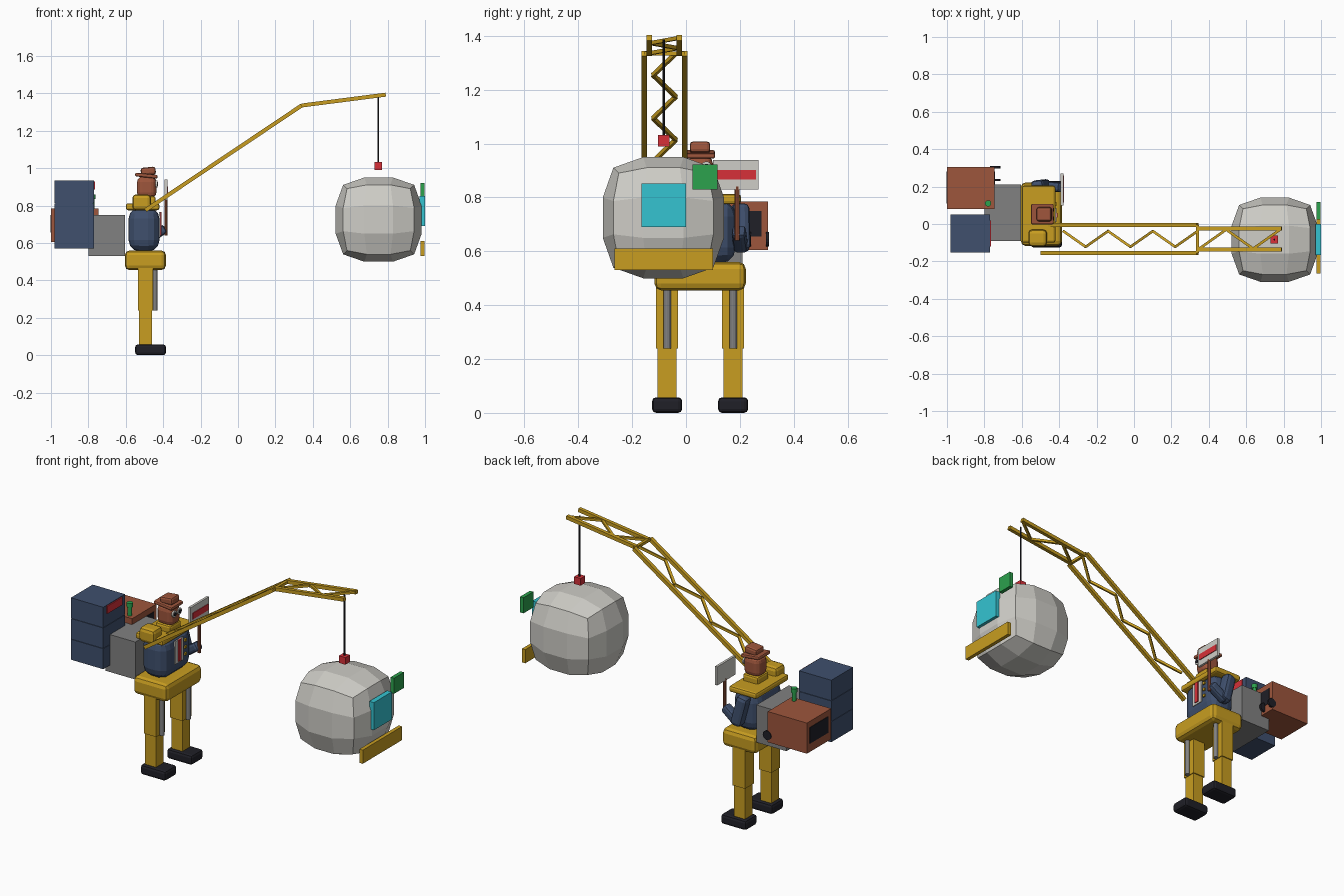
import bpy, bmesh, math
from mathutils import Vector

cube = bpy.data.objects.get("Cube")
if cube:
    bpy.data.objects.remove(cube, do_unlink=True)


def material(name, r, g, b):
    m = bpy.data.materials.new(name)
    m.use_nodes = True
    m.diffuse_color = (r, g, b, 1)
    m.node_tree.nodes["Principled BSDF"].inputs["Base Color"].default_value = (r, g, b, 1)
    return m


GOLD = material("gold", .58, .34, .015)
NAVY = material("navy", .05, .08, .155)
GREY = material("mid grey", .22, .22, .22)
PALE = material("pale grey", .62, .61, .57)
BROWN = material("brown", .34, .092, .045)
BLACK = material("black", .014, .014, .02)
RED = material("red", .68, .03, .04)
GREEN = material("green", .025, .36, .075)
CYAN = material("cyan", .035, .55, .64)


def finish(name, bm, mat):
    mesh = bpy.data.meshes.new(name)
    bm.to_mesh(mesh)
    bm.free()
    mesh.materials.append(mat)
    ob = bpy.data.objects.new(name, mesh)
    bpy.context.collection.objects.link(ob)
    return ob


def box(name, mat, x, y, z, bevel=0, segments=2, tilt=0):
    """Box from three (low, high) ranges, optionally rounded and tilted about y."""
    bm = bmesh.new()
    bmesh.ops.create_cube(bm, size=1)
    bmesh.ops.scale(bm, verts=bm.verts, vec=[b - a for a, b in (x, y, z)])
    if bevel:
        bmesh.ops.bevel(bm, geom=bm.edges[:], offset=bevel, segments=segments,
                        profile=.5, affect='EDGES')
    ob = finish(name, bm, mat)
    ob.location = [(a + b) / 2 for a, b in (x, y, z)]
    ob.rotation_euler.y = math.radians(tilt)
    return ob


def aim(ob, a, b):
    ob.location = (a + b) / 2
    ob.rotation_euler = (b - a).to_track_quat('Z', 'Y').to_euler()
    return ob


def rod(name, mat, a, b, radius, sides=12):
    a, b = Vector(a), Vector(b)
    bm = bmesh.new()
    bmesh.ops.create_cone(bm, cap_ends=True, segments=sides, radius1=radius,
                          radius2=radius, depth=(b - a).length)
    return aim(finish(name, bm, mat), a, b)


def beam(name, mat, a, b, t):
    """Square bar between two points."""
    a, b = Vector(a), Vector(b)
    h = t / 2
    return aim(box(name, mat, (-h, h), (-h, h), (0, (b - a).length)), a, b)


def limb(name, mat, a, b, r):
    """Rounded limb between two points."""
    a, b = Vector(a), Vector(b)
    ob = box(name, mat, (-r, r), (-r, r), (0, (b - a).length), r * .6)
    return aim(ob, a, b)


# legs, pistons and feet
for side, y in (("right", -.07), ("left", .175)):
    box(side + "_lower_leg", GOLD, (-.53, -.46), (y - .035, y + .035), (.04, .26))
    box(side + "_upper_leg", GOLD, (-.535, -.455), (y - .041, y + .041), (.24, .48))
    rod(side + "_leg_piston", GREY, (-.445, y, .24), (-.445, y, .47), .0135)
    box(side + "_foot", BLACK, (-.55, -.385), (y - .056, y + .056), (0, .058), .015)

# body
box("hips", GOLD, (-.605, -.385), (-.117, .222), (.455, .56), .025)
box("torso", NAVY, (-.585, -.42), (-.085, .185), (.555, .79), .06, 3)
box("yoke", GOLD, (-.6, -.42), (-.1, .205), (.775, .812), .012)
box("right_shoulder_pad", GOLD, (-.565, -.465), (-.12, -.03), (.775, .86), .02)
box("collar", GOLD, (-.54, -.44), (0, .105), (.8, .85), .012)
box("shirt_front", PALE, (-.423, -.415), (.01, .085), (.63, .765))
box("tie", RED, (-.416, -.408), (.035, .06), (.64, .765))
for i in range(3):
    z = .65 + i * .04
    box("button", GOLD, (-.423, -.412), (.1, .115), (z, z + .015))

# left arm and sign
limb("left_upper_arm", NAVY, (-.52, .2, .775), (-.475, .205, .6), .034)
limb("left_forearm", NAVY, (-.49, .205, .61), (-.39, .195, .68), .026)
rod("sign_pole", BROWN, (-.385, .19, .64), (-.385, .19, .84), .009, 8)
box("sign_panel", PALE, (-.392, -.378), (.1, .27), (.83, .94))
box("sign_stripe", RED, (-.379, -.374), (.115, .26), (.866, .902))

# head and hat
box("head", BROWN, (-.54, -.436), (.005, .1), (.84, .955), .03, 3)
for y in (.03, .076):
    rod("eye_white", PALE, (-.44, y, .915), (-.431, y, .915), .019)
    rod("pupil", BLACK, (-.434, y, .915), (-.427, y, .915), .01)
box("hat_brim", BROWN, (-.55, -.43), (-.002, .108), (.95, .97), .007, 2, 6)
box("hat_crown", BROWN, (-.52, -.44), (.014, .09), (.963, 1.005), .012, 2, -6)

# pack with engine box and cabinet
box("pack", GREY, (-.8, -.605), (-.09, .21), (.53, .75))
box("engine_box", BROWN, (-1, -.745), (.08, .305), (.605, .785))
for x in (-1, -.745):
    box("engine_grille", BLACK, (x - .003, x + .003), (.11, .28), (.655, .75))
for y in (.235, .303):
    rod("engine_wheel", BLACK, (-.742, y - .006, .645), (-.742, y + .006, .645), .027, 16)
rod("signal_post", GREEN, (-.78, .11, .78), (-.78, .11, .835), .012)
rod("signal_cap", GREEN, (-.78, .11, .835), (-.78, .11, .86), .017)
box("cabinet", NAVY, (-.975, -.775), (-.148, .045), (.57, .932))
for i in range(3):
    z = .57 + i * .122
    box("drawer", NAVY, (-.98, -.77), (-.152, .05), (z, z + .12))
box("cabinet_label", RED, (-.773, -.764), (-.12, .02), (.885, .93))

# lattice boom: two rails per section and zigzag bracing between them
FOOT, KNEE, TIP = Vector((-.495, 0, .775)), Vector((.34, 0, 1.335)), Vector((.79, 0, 1.393))


def boom_section(name, a, b, rails, start, end, bays, inset):
    low, high = rails
    for y in rails:
        off = Vector((0, y, 0))
        beam(name + "_rail", GOLD, a + off, b + off, .021)
    points = []
    for i in range(bays + 1):
        p = a.lerp(b, start + (end - start) * i / bays)
        p.y = high - inset if i % 2 == 0 else low + inset
        points.append(p)
    for p, q in zip(points, points[1:]):
        beam(name + "_brace", GOLD, p, q, .014)


boom_section("lower_boom", FOOT, KNEE, (-.155, -.005), .14, 1, 6, .033)
boom_section("upper_boom", TIP, KNEE, (-.137, -.025), .02, .98, 3, .005)
beam("boom_knee_bar", GOLD, KNEE + Vector((0, -.155, 0)), KNEE + Vector((0, -.005, 0)), .016)

# cable and hook block
rod("cable", BLACK, (.75, -.083, 1.02), (.75, -.083, 1.387), .005, 8)
box("hook_block", RED, (.729, .771), (-.104, -.062), (.99, 1.032))

# hanging load: gridded cube pulled toward a sphere
bm = bmesh.new()
bmesh.ops.create_cube(bm, size=2)
bmesh.ops.subdivide_edges(bm, edges=bm.edges[:], cuts=2, use_grid_fill=True)
for v in bm.verts:
    v.co = v.co.lerp(v.co.normalized(), .75)
reach = max(v.co.x for v in bm.verts)
bmesh.ops.scale(bm, verts=bm.verts, vec=[s / reach for s in (.23, .225, .225)])
load = finish("hanging_load", bm, PALE)
load.location = (.752, -.084, .725)

# plates on the outer face of the load
box("load_window", CYAN, (.97, 1), (-.165, 0), (.69, .852))
box("load_flag", GREEN, (.975, .997), (.025, .117), (.83, .922))
box("load_bumper", GOLD, (.975, .997), (-.265, .1), (.53, .61))
